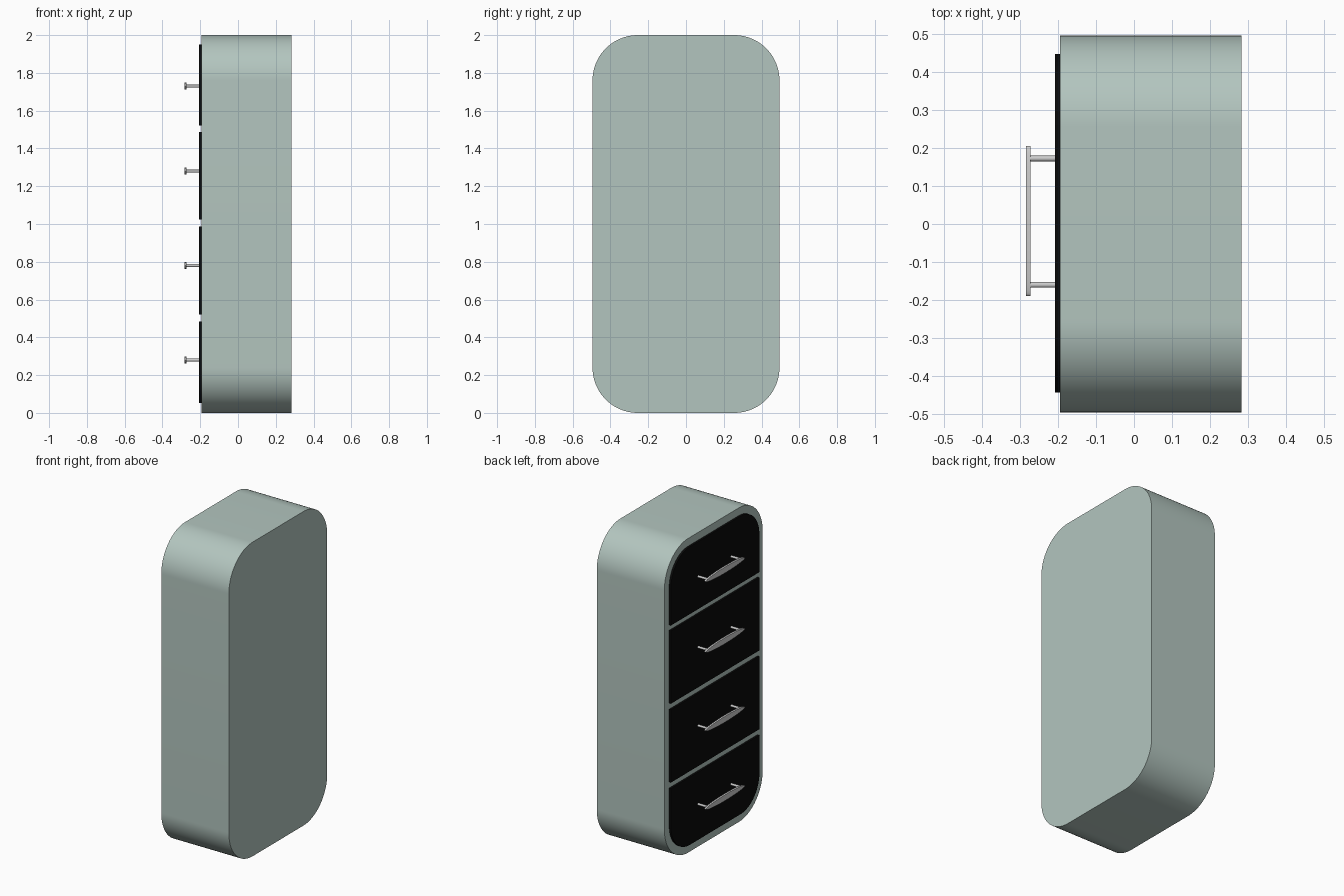
import bpy, bmesh, math

if "Cube" in bpy.data.objects:
    bpy.data.objects.remove(bpy.data.objects["Cube"])


def material(name, rgb):
    m = bpy.data.materials.new(name)
    m.diffuse_color = (*rgb, 1)
    m.use_nodes = True
    m.node_tree.nodes["Principled BSDF"].inputs["Base Color"].default_value = m.diffuse_color
    return m


SAGE = material("sage_paint", (0.45, 0.56, 0.52))
BLACK = material("black_front", (0.003, 0.003, 0.003))


def rounded_outline(y0, y1, z0, z1, r_bottom, r_top, n=20):
    """Rounded rectangle in the YZ plane; a zero radius gives a square corner."""
    corners = [(y1, z1, -1, -1, r_top, 0), (y0, z1, 1, -1, r_top, 90),
               (y0, z0, 1, 1, r_bottom, 180), (y1, z0, -1, 1, r_bottom, 270)]
    pts = []
    for y, z, sy, sz, r, start in corners:
        steps = n if r else 0
        for i in range(steps + 1):
            a = math.radians(start + 90 * i / n)
            pts.append((y + sy * r + r * math.cos(a), z + sz * r + r * math.sin(a)))
    return pts


def extrude_x(name, pts, x0, x1, mat=None):
    """Solid made by sweeping a YZ outline from x0 to x1."""
    bm = bmesh.new()
    face = bm.faces.new([bm.verts.new((x0, y, z)) for y, z in pts])
    ext = bmesh.ops.extrude_face_region(bm, geom=[face], use_keep_orig=True)
    for v in ext["geom"]:
        if isinstance(v, bmesh.types.BMVert):
            v.co.x = x1
    bmesh.ops.recalc_face_normals(bm, faces=bm.faces)
    mesh = bpy.data.meshes.new(name)
    bm.to_mesh(mesh)
    bm.free()
    for p in mesh.polygons:
        p.use_smooth = True
    mesh.set_sharp_from_angle(angle=math.radians(30))
    if mat:
        mesh.materials.append(mat)
    ob = bpy.data.objects.new(name, mesh)
    bpy.context.collection.objects.link(ob)
    return ob


def ellipse(cy, cz, ry, rz, n):
    return [(cy + ry * math.cos(2 * math.pi * i / n),
             cz + rz * math.sin(2 * math.pi * i / n)) for i in range(n)]


# Cabinet body
extrude_x("cabinet_body", rounded_outline(-0.495, 0.495, 0, 2, 0.24, 0.24, 28),
          -0.194, 0.282, SAGE)

# Drawer fronts: z range, bottom and top corner radii, handle height
drawers = [(0.053, 0.484, 0.19, 0, 0.28), (0.522, 0.986, 0, 0, 0.78),
           (1.024, 1.488, 0, 0, 1.28), (1.522, 1.951, 0, 0.19, 1.73)]
for i, (z0, z1, rb, rt, hz) in enumerate(drawers, 1):
    extrude_x(f"drawer_front_{i}", rounded_outline(-0.443, 0.447, z0, z1, rb, rt),
              -0.207, -0.192, BLACK)
    # Lens-shaped pull on two round posts
    extrude_x(f"handle_bar_{i}", ellipse(0.008, hz, 0.197, 0.019, 48), -0.284, -0.272)
    for side, y in (("left", 0.172), ("right", -0.16)):
        extrude_x(f"handle_post_{side}_{i}", ellipse(y, hz, 0.0075, 0.0075, 20),
                  -0.276, -0.2)
